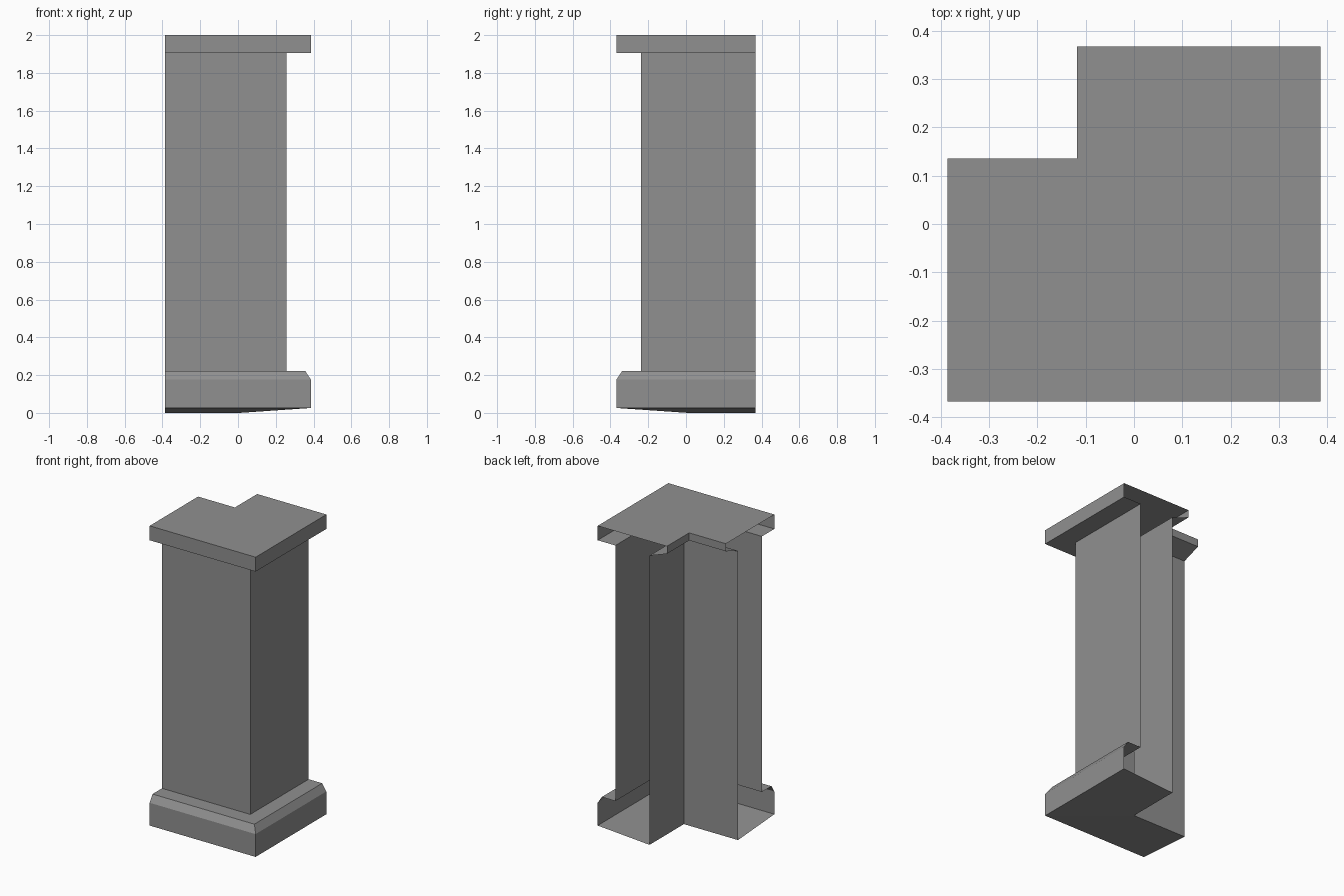
import bpy
import bmesh

cube = bpy.data.objects.get("Cube")
if cube:
    bpy.data.objects.remove(cube, do_unlink=True)

HALF_X, HALF_Y = 0.386, 0.368    # footprint
SHAFT, RECESS, NOTCH = 0.129, 0.378, 0.504    # insets from the outer corner
LEDGE, CAP, TOP = 0.222, 1.905, 2.0

stone = bpy.data.materials.new("grey_stone")
stone.use_nodes = True
colour = (0.28, 0.28, 0.28, 1)
stone.diffuse_color = colour
stone.node_tree.nodes["Principled BSDF"].inputs["Base Color"].default_value = colour


def corner_sweep(name, profile):
    """Sweep an (inset, height) profile around the mitred corner, ends left open."""
    bm = bmesh.new()
    rows = []
    for d, z in profile:
        x, y = HALF_X - d, d - HALF_Y
        rows.append([bm.verts.new(p) for p in
                     ((-HALF_X, y, z), (x, y, z), (x, HALF_Y, z))])
    for low, high in zip(rows, rows[1:]):
        for s in range(2):
            bm.faces.new((low[s], low[s + 1], high[s + 1], high[s]))
    mesh = bpy.data.meshes.new(name)
    bm.to_mesh(mesh)
    bm.free()
    mesh.materials.append(stone)
    obj = bpy.data.objects.new(name, mesh)
    bpy.context.collection.objects.link(obj)
    return obj


# Plinth: sloping underside, upright side, chamfer and ledge
corner_sweep("base", [(RECESS, 0), (0, 0.026), (0, 0.176),
                      (0.03, LEDGE), (SHAFT, LEDGE)])
# Outer faces of the column
corner_sweep("shaft", [(SHAFT, LEDGE), (SHAFT, CAP)])
# Slab with a thin sloping lip over the recess
corner_sweep("cap", [(SHAFT, CAP), (0, CAP), (0, TOP), (NOTCH, TOP),
                     (NOTCH, 1.95), (RECESS, CAP)])
# Recessed inner corner behind the column
corner_sweep("inner_wall", [(RECESS, CAP), (RECESS, 0)])
